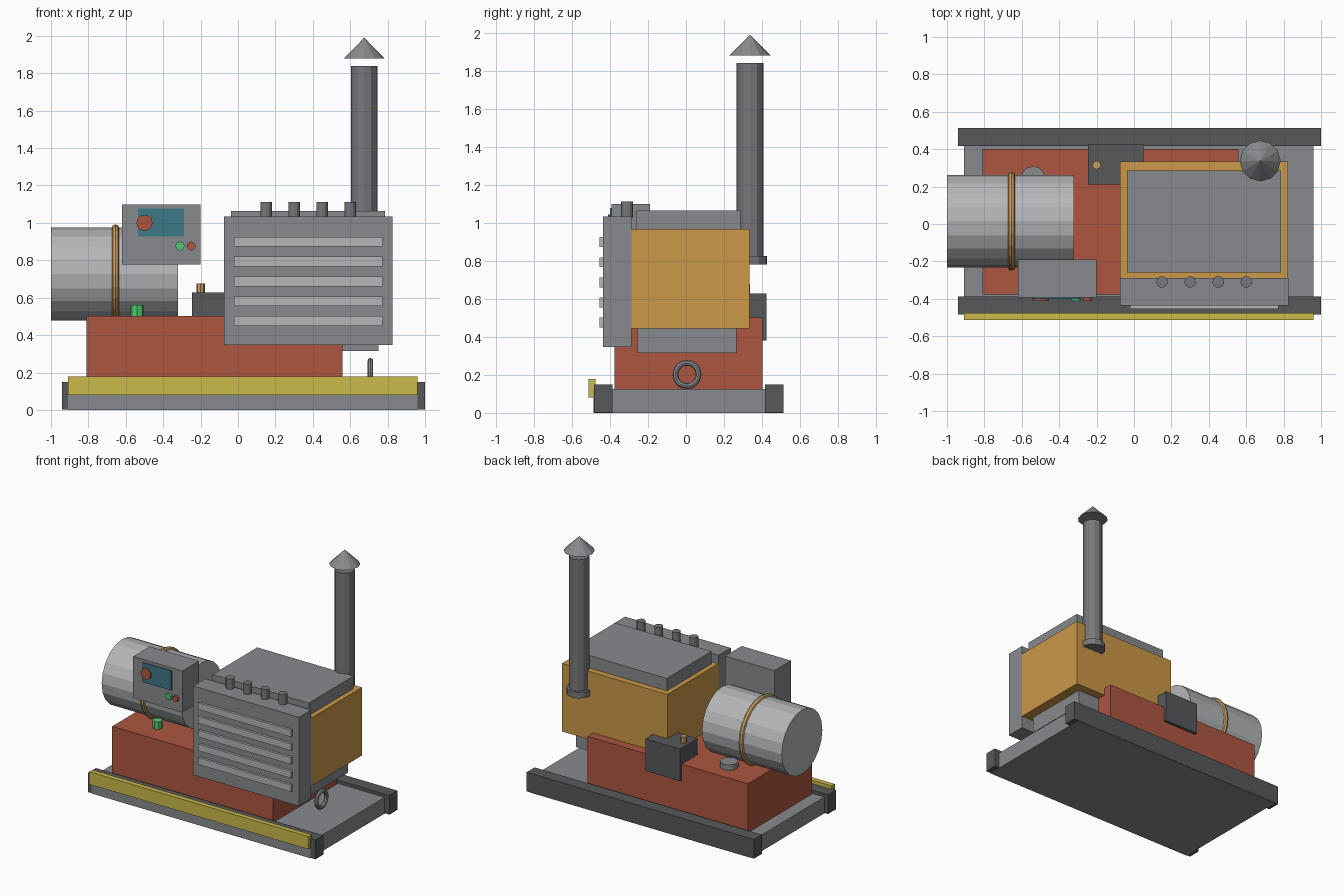
import bpy
import bmesh
from math import pi
from mathutils import Matrix, Vector

cube = bpy.data.objects.get("Cube")
if cube:
    bpy.data.objects.remove(cube, do_unlink=True)


def paint(name, hex_code):
    """Flat material from an sRGB hex colour."""
    def linear(c):
        return c / 12.92 if c <= 0.04045 else ((c + 0.055) / 1.055) ** 2.4
    rgb = [linear(b / 255) for b in bytes.fromhex(hex_code)]
    m = bpy.data.materials.new(name)
    m.use_nodes = True
    m.diffuse_color = (*rgb, 1)
    m.node_tree.nodes["Principled BSDF"].inputs["Base Color"].default_value = (*rgb, 1)
    return m


grey = paint("machine grey", "888A8D")
silver = paint("silver", "B4B6B8")
dark = paint("dark grey", "57585B")
pipe_grey = paint("pipe grey", "77787C")
red = paint("brick red", "AD5640")
orange = paint("orange", "CC9848")
brass = paint("brass", "C8A066")
yellow = paint("safety yellow", "CABA4A")
teal = paint("screen teal", "3F7888")
green = paint("green", "4CCB70")

TO_AXIS = {"x": Matrix.Rotation(pi / 2, 4, "Y"),
           "y": Matrix.Rotation(pi / 2, 4, "X"),
           "z": Matrix.Identity(4)}


def finish(name, bm, mat):
    bmesh.ops.recalc_face_normals(bm, faces=bm.faces)
    mesh = bpy.data.meshes.new(name)
    bm.to_mesh(mesh)
    bm.free()
    mesh.materials.append(mat)
    obj = bpy.data.objects.new(name, mesh)
    bpy.context.collection.objects.link(obj)
    return obj


def box(name, mat, x, y, z):
    """Block given its (min, max) along each axis."""
    bm = bmesh.new()
    bmesh.ops.create_cube(bm, size=1)
    for v in bm.verts:
        v.co = Vector([(a + b) / 2 + c * (b - a) for (a, b), c in zip((x, y, z), v.co)])
    return finish(name, bm, mat)


def rod(name, mat, centre, radius, length, axis="z", sides=12, tip=None):
    """Cylinder, or cone when a tip radius is given."""
    bm = bmesh.new()
    bmesh.ops.create_cone(bm, cap_ends=True, segments=sides, radius1=radius,
                          radius2=radius if tip is None else tip, depth=length,
                          matrix=Matrix.Translation(centre) @ TO_AXIS[axis])
    bmesh.ops.remove_doubles(bm, verts=bm.verts, dist=1e-5)
    return finish(name, bm, mat)


def ring(name, mat, centre, major, minor, sides, rings):
    """Torus around the x axis, spun from a small circle."""
    bm = bmesh.new()
    place = Matrix.Translation((0, 0, major)) @ TO_AXIS["y"]
    bmesh.ops.create_circle(bm, segments=rings, radius=minor, matrix=place)
    bmesh.ops.spin(bm, geom=bm.verts[:] + bm.edges[:], cent=(0, 0, 0), axis=(1, 0, 0),
                   angle=2 * pi, steps=sides, use_merge=True)
    bmesh.ops.remove_doubles(bm, verts=bm.verts, dist=1e-4)
    bmesh.ops.translate(bm, verts=bm.verts, vec=centre)
    return finish(name, bm, mat)


# Base tray, side rails and safety strip
box("base_tray", grey, (-.91, .96), (-.487, .512), (0, .125))
for name, y in (("front_rail", -.485), ("rear_rail", .417)):
    box(name, dark, (-.94, 1), (y, y + .097), (.002, .15))
box("safety_strip", yellow, (-.91, .96), (-.513, -.475), (.08, .178))

# Main lower block and its fittings
box("lower_block", red, (-.81, .56), (-.376, .402), (.12, .502))
rod("green_filler_cap", green, (-.54, -.21, .53), .036, .06, sides=8)
rod("grey_filler_cap", grey, (-.54, .245, .52), .064, .05)
box("rear_junction_box", dark, (-.245, .05), (.21, .424), (.38, .627))
rod("brass_plug", brass, (-.2, .315, .65), .023, .05, sides=8)

# Horizontal tank with strap
rod("tank", silver, (-.66, .015, .727), .248, .68, "x", sides=20)
ring("tank_strap", brass, (-.655, .015, .727), .245, .02, 24, 8)

# Control box with screen, dial and buttons
box("control_box", grey, (-.62, -.2), (-.392, -.19), (.778, 1.098))
box("control_screen", teal, (-.535, -.29), (-.4, -.391), (.927, 1.077))
for name, mat, x, z, r in (("dial", red, -.5, 1, .043),
                           ("start_button", green, -.31, .876, .024),
                           ("stop_button", red, -.25, .876, .024)):
    rod(name, mat, (x, -.398, z), r, .025, "y")

# Upper housing, lid and support
box("housing", orange, (-.074, .824), (-.315, .334), (.443, .968))
box("housing_lid", grey, (-.037, .786), (-.26, .287), (.96, 1.064))
box("housing_support", grey, (0, .75), (-.255, .267), (.316, .45))

# Front panel with slats and top pegs
box("front_panel", grey, (-.076, .826), (-.437, -.288), (.347, 1.033))
for i in range(5):
    z = .475 + i * .106
    box(f"panel_slat_{i + 1}", silver, (-.022, .772), (-.455, -.43), (z - .026, z + .026))
for i in range(4):
    rod(f"panel_peg_{i + 1}", pipe_grey, (.15 + i * .15, -.31, 1.07), .031, .084)

# Chimney with collar and rain cap
rod("chimney_collar", pipe_grey, (.675, .337, .803), .09, .046)
rod("chimney_pipe", pipe_grey, (.675, .337, 1.315), .071, 1.05)
rod("chimney_cap", grey, (.675, .337, 1.935), .109, .11, tip=0)

# Lifting ring
ring("lifting_ring", grey, (.708, .005, .202), .061, .015, 20, 8)
